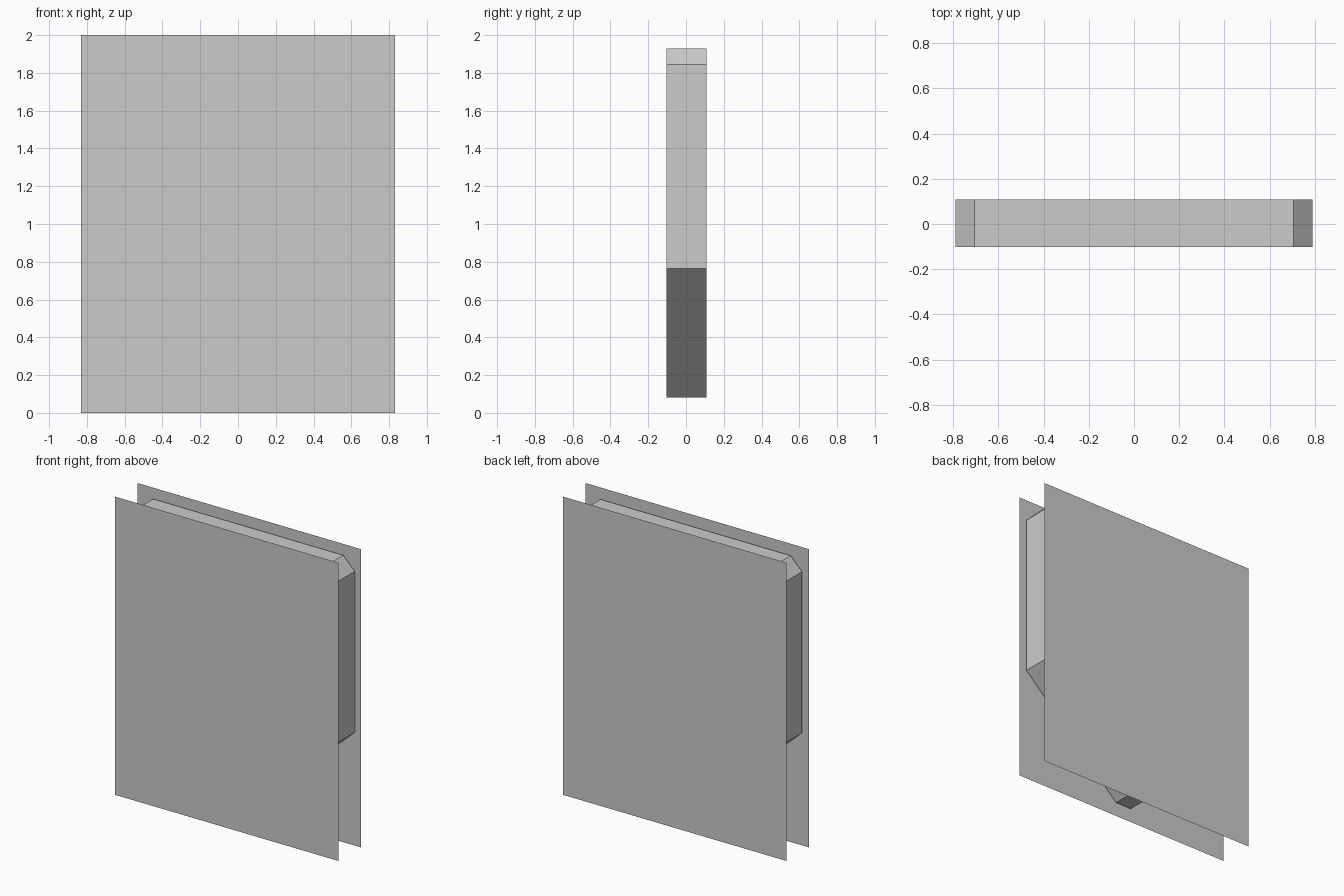
import bpy

if "Cube" in bpy.data.objects:
    bpy.data.objects.remove(bpy.data.objects["Cube"])

FRONT, BACK = -0.102, 0.109        # depth range of the rim
HALF_W, HEIGHT, PANEL_Y = 0.83, 2.0, 0.119


def make_object(name, verts, faces):
    mesh = bpy.data.meshes.new(name)
    mesh.from_pydata(verts, [], faces)
    mesh.update()
    obj = bpy.data.objects.new(name, mesh)
    bpy.context.collection.objects.link(obj)
    return obj


# Flat picture panels on the front and back, each facing outward
def panel(name, side):
    corners = [(-1, 0), (1, 0), (1, 1), (-1, 1)]
    verts = [(-side * sx * HALF_W, side * PANEL_Y, sz * HEIGHT) for sx, sz in corners]
    return make_object(name, verts, [(0, 1, 2, 3)])


panel("front_panel", -1)
panel("back_panel", 1)

# Shield-shaped rim between the panels: half outline, mirrored, open front and back
half = [(0.06, 0.082), (0.485, 0.48), (0.79, 0.764), (0.79, 1.845), (0.705, 1.93)]
outline = half + [(-x, z) for x, z in reversed(half)]
n = len(outline)
verts = [(x, y, z) for y in (FRONT, BACK) for x, z in outline]
faces = [(i, i + n, (i + 1) % n + n, (i + 1) % n)[::-1] for i in range(n)]
make_object("shield_rim", verts, faces)
